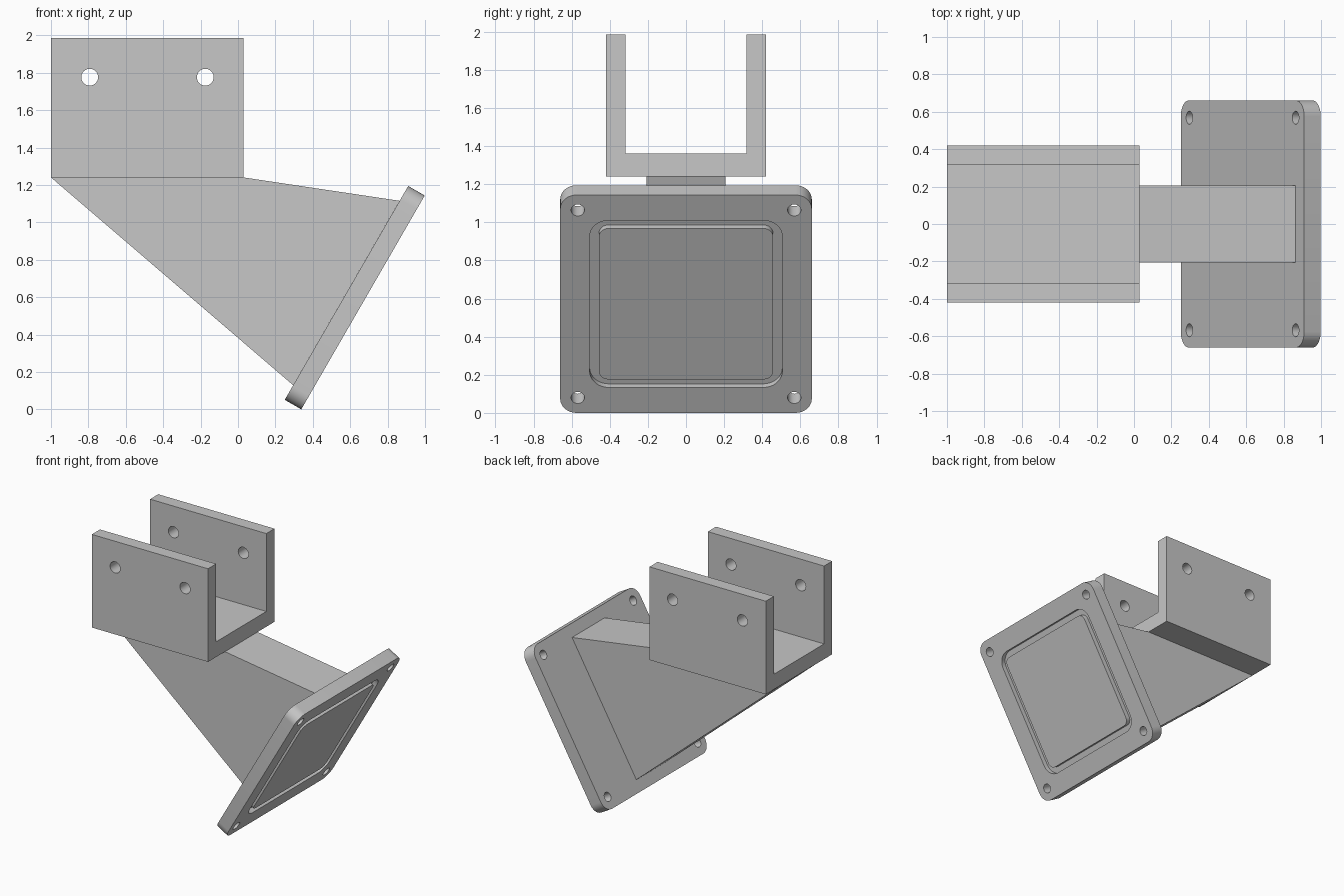
import bpy
import bmesh
from math import cos, sin, pi, radians
from mathutils import Matrix, Vector

cube = bpy.data.objects.get("Cube")
if cube:
    bpy.data.objects.remove(cube, do_unlink=True)

grey = bpy.data.materials.new("light grey")
grey.use_nodes = True
COLOUR = (0.57, 0.57, 0.57, 1)
grey.diffuse_color = COLOUR
grey.node_tree.nodes["Principled BSDF"].inputs["Base Color"].default_value = COLOUR


def prism(name, outline, low, high, frame):
    """Extrude a flat outline from low to high along the frame's z axis."""
    bm = bmesh.new()
    base = bm.faces.new([bm.verts.new((x, y, low)) for x, y in outline])
    top = bmesh.ops.extrude_face_region(bm, geom=[base])["geom"]
    bmesh.ops.translate(bm, vec=(0, 0, high - low),
                        verts=[v for v in top if isinstance(v, bmesh.types.BMVert)])
    bmesh.ops.recalc_face_normals(bm, faces=bm.faces)
    bm.transform(frame)
    mesh = bpy.data.meshes.new(name)
    bm.to_mesh(mesh)
    bm.free()
    mesh.materials.append(grey)
    obj = bpy.data.objects.new(name, mesh)
    bpy.context.collection.objects.link(obj)
    return obj


def circle(cx, cy, r, n=32):
    return [(cx + r * cos(2 * pi * i / n), cy + r * sin(2 * pi * i / n)) for i in range(n)]


def rounded_square(half, r, steps=8):
    pts = []
    for quarter, (sx, sy) in enumerate([(1, 1), (-1, 1), (-1, -1), (1, -1)]):
        for i in range(steps + 1):
            a = (quarter + i / steps) * pi / 2
            pts.append((sx * (half - r) + r * cos(a), sy * (half - r) + r * sin(a)))
    return pts


def select(obj):
    bpy.ops.object.select_all(action='DESELECT')
    obj.select_set(True)
    bpy.context.view_layer.objects.active = obj


def cut(obj, cutter):
    """Subtract the cutter for good, then discard it."""
    select(obj)
    mod = obj.modifiers.new("cut", 'BOOLEAN')
    mod.operation = 'DIFFERENCE'
    mod.solver = 'EXACT'
    mod.object = cutter
    bpy.ops.object.modifier_apply(modifier=mod.name)
    bpy.data.objects.remove(cutter, do_unlink=True)


# Frames: side profiles lie in the xz plane, bracket profile in the yz plane
side = Matrix(((1, 0, 0, 0), (0, 0, -1, 0), (0, 1, 0, 0), (0, 0, 0, 1)))
end = Matrix(((0, 0, 1, 0), (1, 0, 0, 0), (0, 1, 0, 0), (0, 0, 0, 1)))

# U-shaped bracket with two bolt holes through both walls
W, T, LOW, FLOOR, TOP = 0.42, 0.103, 1.24, 1.362, 1.985
right_half = [(W, LOW), (W, TOP), (W - T, TOP), (W - T, FLOOR)]
profile = right_half + [(-y, z) for y, z in reversed(right_half)]
bracket = prism("u_bracket", profile, -1.0, 0.029, end)
for x in (-0.793, -0.175):
    cut(bracket, prism("bolt_cutter", circle(x, 1.776, 0.045), -1, 1, side))

# Tapered arm joining the bracket to the tilted plate
prism("support_arm", [(-1, LOW), (0.029, LOW), (0.864, 1.115), (0.295, 0.129)],
      -0.206, 0.206, side)

# Tilted plate: local x runs across, local y up the slope, local z outwards
HALF, THICK = 0.66, 0.102
up = Vector((cos(radians(60)), 0, sin(radians(60))))
out = Vector((up.z, 0, -up.x))
centre = Vector((0.25, 0, 0.051)) + up * HALF
tilt = Matrix((Vector((0, 1, 0)), up, out)).transposed().to_4x4()
tilt.translation = centre
plate = prism("mounting_plate", rounded_square(HALF, 0.085), 0, THICK, tilt)

# Corner screw holes
for sx in (-1, 1):
    for sy in (-1, 1):
        cut(plate, prism("screw_cutter", circle(sx * 0.568, sy * 0.568, 0.035),
                         -0.1, 0.2, tilt))

# Seal groove around the plate's outer face
groove = prism("groove_cutter", rounded_square(0.506, 0.1), THICK - 0.038, 0.2, tilt)
cut(groove, prism("groove_core", rounded_square(0.457, 0.05), -0.1, 0.3, tilt))
cut(plate, groove)

for obj in (bracket, plate):
    select(obj)
    bpy.ops.object.shade_smooth_by_angle(angle=radians(30))
